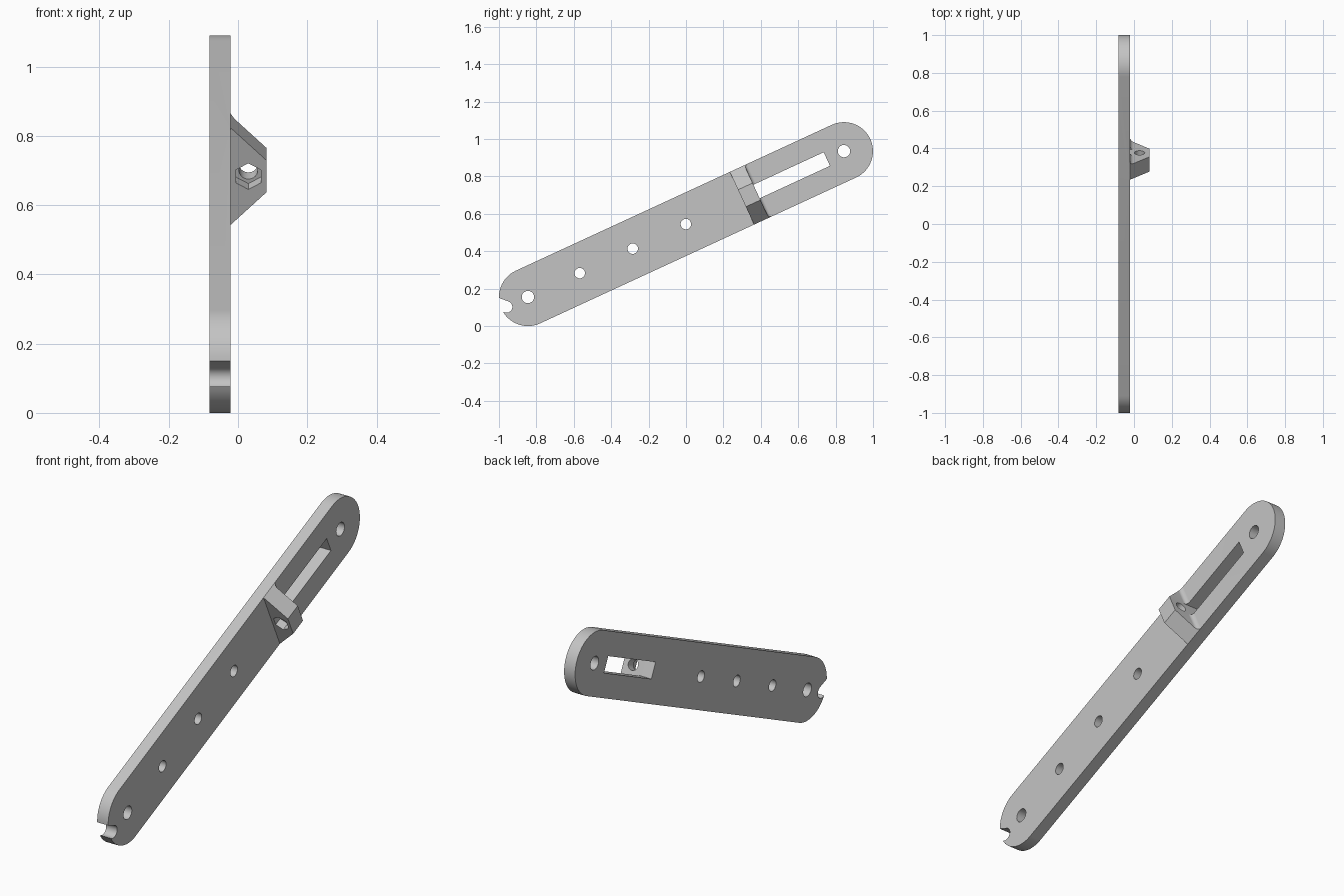
import bpy, bmesh
from math import cos, sin, pi, radians
from mathutils import Matrix, Vector

if "Cube" in bpy.data.objects:
    bpy.data.objects.remove(bpy.data.objects["Cube"], do_unlink=True)

grey = bpy.data.materials.new("light grey")
grey.use_nodes = True
colour = (0.55, 0.55, 0.55, 1)
grey.diffuse_color = colour
grey.node_tree.nodes["Principled BSDF"].inputs["Base Color"].default_value = colour

# Local frame: u along the arm from the lower pivot, v across it, w through it
LENGTH, RADIUS = 1.861, 0.155
BACK, FRONT, TIP = -0.083, -0.022, 0.083
TAB_NEAR, TAB_FAR = 1.26, 1.346
BORE_W = 0.03


def prism(name, points, axis, low, high):
    """Extrude a closed profile along the u, v or w axis."""
    place = {"u": lambda a, b, t: (t, a, b),
             "v": lambda a, b, t: (a, t, b),
             "w": lambda a, b, t: (a, b, t)}[axis]
    bm = bmesh.new()
    face = bm.faces.new([bm.verts.new(place(a, b, low)) for a, b in points])
    side = bmesh.ops.extrude_face_region(bm, geom=[face])["geom"]
    moved = [g for g in side if isinstance(g, bmesh.types.BMVert)]
    bmesh.ops.translate(bm, verts=moved, vec=Vector(place(0, 0, high - low)))
    bmesh.ops.recalc_face_normals(bm, faces=bm.faces)
    mesh = bpy.data.meshes.new(name)
    bm.to_mesh(mesh)
    bm.free()
    mesh.materials.append(grey)
    obj = bpy.data.objects.new(name, mesh)
    bpy.context.collection.objects.link(obj)
    return obj


def arc(a, b, r, start, end, steps):
    angles = [radians(start + (end - start) * i / steps) for i in range(steps + 1)]
    return [(a + r * cos(t), b + r * sin(t)) for t in angles]


def circle(a, b, r, sides=32):
    return arc(a, b, r, 0, 360, sides)[:-1]


def combine(target, other, operation):
    """Apply a boolean and discard the second solid."""
    mod = target.modifiers.new(operation, "BOOLEAN")
    mod.operation, mod.solver, mod.object = operation, "EXACT", other
    other.hide_render = True
    bpy.context.view_layer.objects.active = target
    bpy.ops.object.modifier_apply(modifier=mod.name)
    bpy.data.objects.remove(other, do_unlink=True)


# Flat arm with round ends
outline = arc(0, 0, RADIUS, 90, 270, 32) + arc(LENGTH, 0, RADIUS, -90, 90, 32)
arm = prism("slotted_arm", outline, "w", BACK, FRONT)

# Tapered nut bracket, with a small fillet where it meets the arm
fillet = 0.02
side = [(TAB_NEAR, FRONT), (TAB_NEAR, TIP), (TAB_FAR, TIP)]
side += arc(TAB_FAR + fillet, FRONT + fillet, fillet, 180, 270, 8)
bracket = prism("nut_bracket", side, "v", -0.2, 0.2)
taper = [(-RADIUS, FRONT), (RADIUS, FRONT), (0.05, TIP), (-0.05, TIP)]
combine(bracket, prism("taper", taper, "u", 1.1, 1.5), "INTERSECT")
combine(arm, bracket, "UNION")

# Pivot holes and the smaller holes between them
for u, r in ((0, 0.033), (0.305, 0.028), (0.617, 0.028), (0.93, 0.028), (LENGTH, 0.033)):
    combine(arm, prism("hole_cutter", circle(u, 0, r), "w", -0.3, 0.3), "DIFFERENCE")

# Long window, ending flush with the bracket
window = [(TAB_FAR, -0.04), (1.76, -0.04), (1.76, 0.04), (TAB_FAR, 0.04)]
combine(arm, prism("window_cutter", window, "w", -0.3, 0.3), "DIFFERENCE")

# Diagonal hook notch in the lower end
notch = arc(-0.126, 0, 0.031, -135, 45, 16)
notch += [(a - 0.12, b + 0.12) for a, b in (notch[-1], notch[0])]
combine(arm, prism("notch_cutter", notch, "w", -0.3, 0.3), "DIFFERENCE")

# Screw bore and six-sided nut pocket
combine(arm, prism("bore_cutter", circle(0, BORE_W, 0.027), "u", 1.1, 1.5), "DIFFERENCE")
combine(arm, prism("nut_cutter", circle(0, BORE_W, 0.0415, 6), "u", 1.1, TAB_NEAR + 0.04),
        "DIFFERENCE")

# Lean the arm up towards the back
c, s = cos(radians(24.78)), sin(radians(24.78))
arm.matrix_world = Matrix(((0, 0, 1, 0), (c, -s, 0, -0.845), (s, c, 0, RADIUS), (0, 0, 0, 1)))
bpy.ops.object.select_all(action="DESELECT")
arm.select_set(True)
bpy.context.view_layer.objects.active = arm
bpy.ops.object.shade_smooth_by_angle(angle=radians(30))
